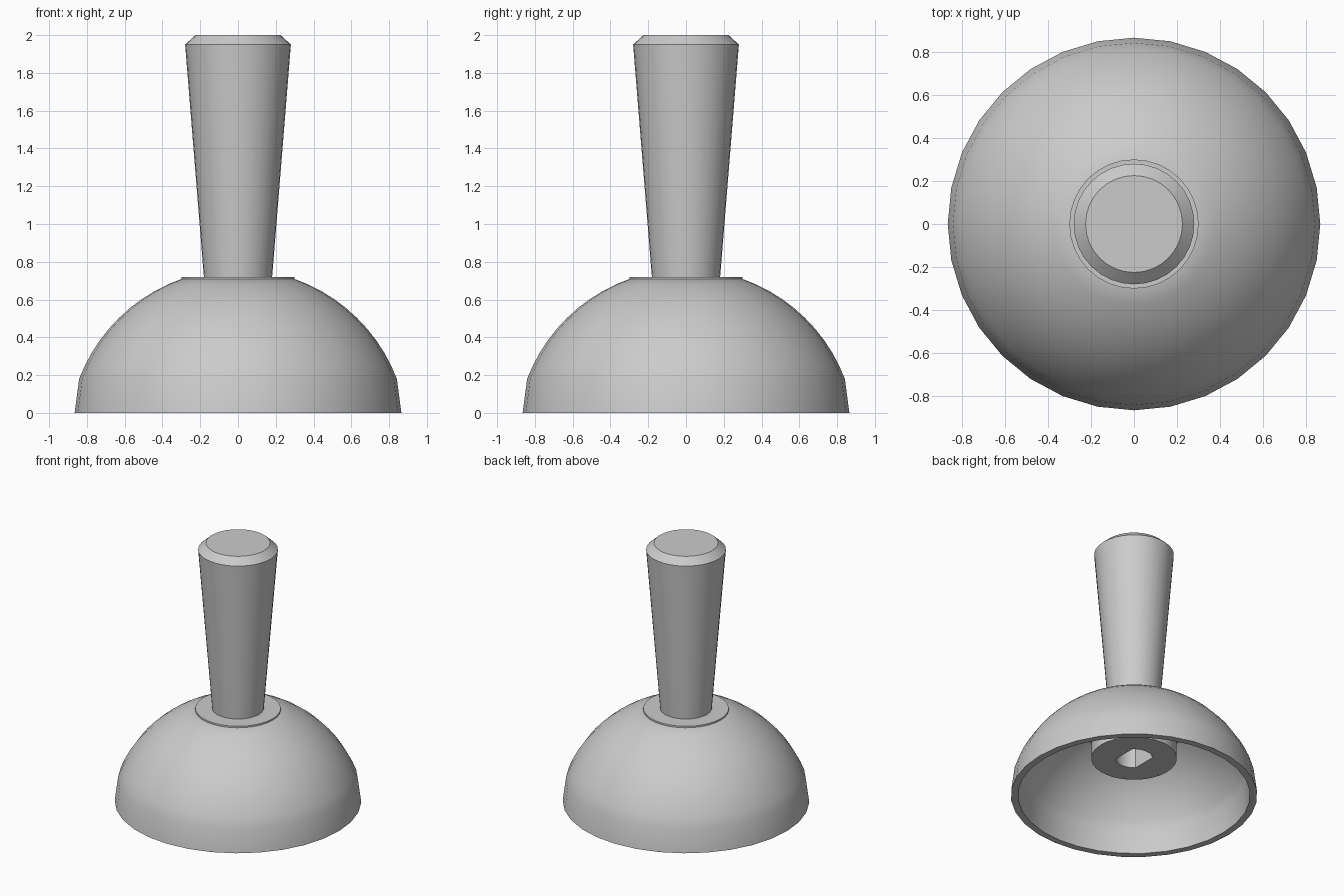
import bpy, bmesh, math

cube = bpy.data.objects.get("Cube")
if cube:
    bpy.data.objects.remove(cube, do_unlink=True)

grey = bpy.data.materials.new("plain grey")
grey.use_nodes = True
colour = (0.6, 0.6, 0.6, 1)
grey.diffuse_color = colour
grey.node_tree.nodes["Principled BSDF"].inputs["Base Color"].default_value = colour

SEGMENTS = 32


def lathe(name, profile, closed=False):
    """Spin (radius, height) pairs about z; a radius may be a function of angle."""
    bm = bmesh.new()
    rings = []
    for r, z in profile:
        ring = []
        for i in range(SEGMENTS):
            a = math.tau * i / SEGMENTS
            rad = r(a) if callable(r) else r
            ring.append(bm.verts.new((rad * math.cos(a), rad * math.sin(a), z)))
        rings.append(ring)
    pairs = list(zip(rings, rings[1:]))
    if closed:
        pairs.append((rings[-1], rings[0]))
    for low, high in pairs:
        for i in range(SEGMENTS):
            j = (i + 1) % SEGMENTS
            bm.faces.new((low[i], low[j], high[j], high[i]))
    bmesh.ops.remove_doubles(bm, verts=bm.verts, dist=0.0001)
    bmesh.ops.recalc_face_normals(bm, faces=bm.faces)
    mesh = bpy.data.meshes.new(name)
    bm.to_mesh(mesh)
    bm.free()
    mesh.materials.append(grey)
    obj = bpy.data.objects.new(name, mesh)
    bpy.context.collection.objects.link(obj)
    bpy.ops.object.select_all(action="DESELECT")
    obj.select_set(True)
    bpy.context.view_layer.objects.active = obj
    bpy.ops.object.shade_smooth_by_angle(angle=math.radians(30))
    return obj


def dome_arc(radius, z_start, z_end, steps=10):
    """Points on a sphere whose centre lies below the base."""
    centre = -0.14
    a0 = math.asin((z_start - centre) / radius)
    a1 = math.asin((z_end - centre) / radius)
    angles = [a0 + (a1 - a0) * k / steps for k in range(steps + 1)]
    return [(radius * math.cos(a), centre + radius * math.sin(a)) for a in angles]


# Hollow bowl: flared rim, domed outside, domed inside with a flat ceiling
outside = [(0.865, 0)] + dome_arc(0.9, 0.18, 0.708)
inside = [(0.25, 0.708), (0.25, 0.6)] + dome_arc(0.86, 0.6, 0.19) + [(0.815, 0)]
lathe("bowl", outside + inside, closed=True)


# Hub through the dome, with a socket that has two flat sides
def socket(angle):
    return min(0.13, 0.092 / max(abs(math.cos(angle)), 0.001))


lathe("hub", [(0, 0.72), (0.3, 0.72), (0.3, 0.3),
              (socket, 0.3), (socket, 0.65), (0, 0.65)])

# Tapered handle with a chamfered top
lathe("handle", [(0, 0.71), (0.18, 0.71), (0.28, 1.95), (0.225, 2), (0, 2)])
